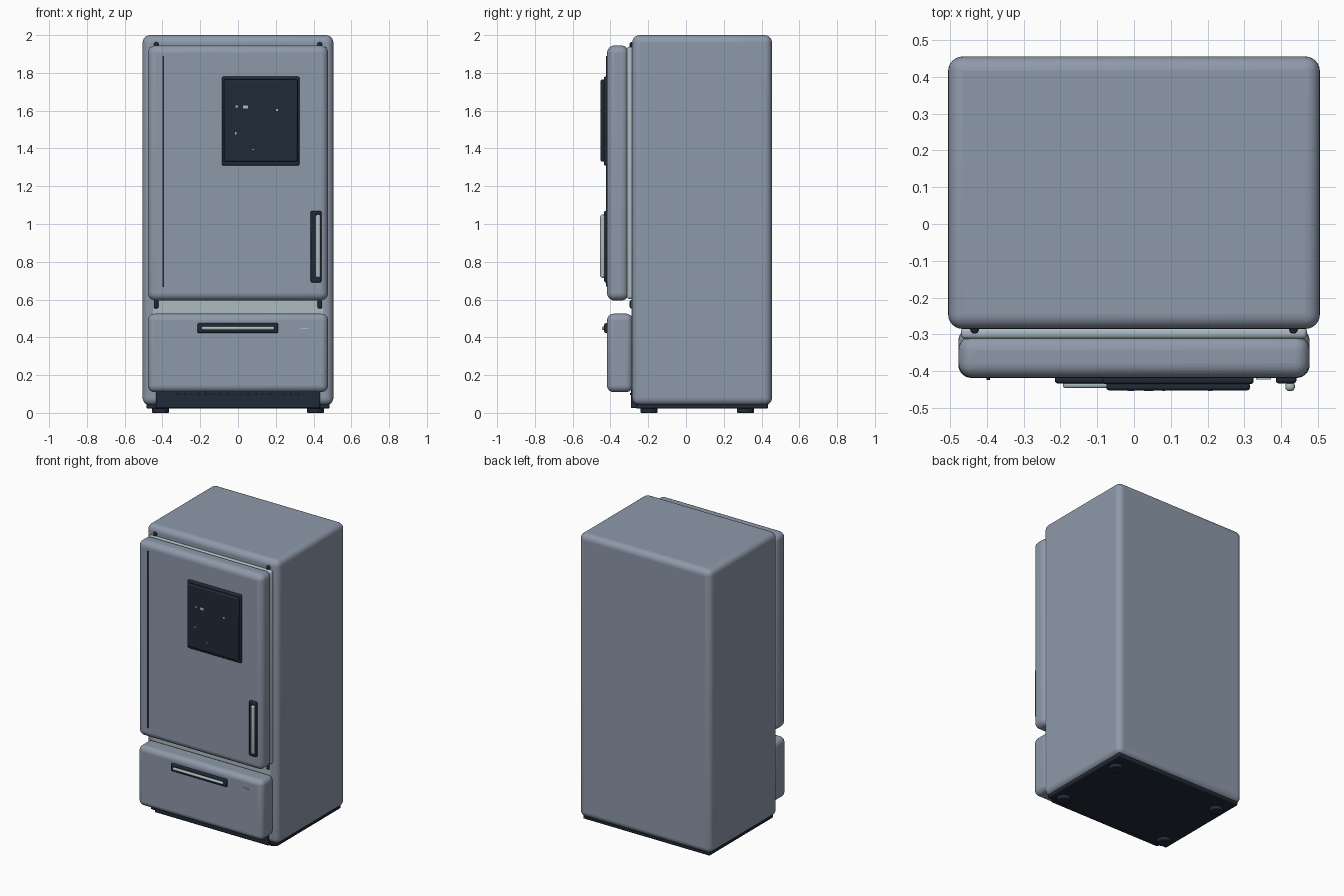
import bpy, bmesh, math

cube = bpy.data.objects.get("Cube")
if cube:
    bpy.data.objects.remove(cube, do_unlink=True)


def material(name, rgb):
    m = bpy.data.materials.new(name)
    m.use_nodes = True
    m.diffuse_color = (*rgb, 1)
    m.node_tree.nodes["Principled BSDF"].inputs["Base Color"].default_value = (*rgb, 1)
    return m


STEEL = material("blue grey enamel", (0.27, 0.32, 0.40))
DARK = material("dark navy plastic", (0.014, 0.023, 0.038))
PALE = material("pale grey trim", (0.42, 0.50, 0.53))


def finish(obj, mat, bevel=0, segments=4):
    """Colour, round and smooth one part."""
    obj.data.materials.append(mat)
    if bevel:
        mod = obj.modifiers.new("Rounded edges", "BEVEL")
        mod.width, mod.segments = bevel, segments
    bpy.ops.object.select_all(action="DESELECT")
    obj.select_set(True)
    bpy.context.view_layer.objects.active = obj
    bpy.ops.object.shade_smooth_by_angle(angle=math.radians(40))
    return obj


def box(name, x, y, z, mat, bevel=0, segments=4):
    """Box from (min, max) ranges along each axis."""
    mesh = bpy.data.meshes.new(name)
    bm = bmesh.new()
    bmesh.ops.create_cube(bm, size=1)
    for v in bm.verts:
        for i, (lo, hi) in enumerate((x, y, z)):
            v.co[i] = lo if v.co[i] < 0 else hi
    bm.to_mesh(mesh)
    bm.free()
    obj = bpy.data.objects.new(name, mesh)
    bpy.context.collection.objects.link(obj)
    return finish(obj, mat, bevel, segments)


def cylinder(name, at, radius, depth, mat, bevel=0):
    bpy.ops.mesh.primitive_cylinder_add(vertices=24, radius=radius, depth=depth, location=at)
    obj = bpy.context.object
    obj.name = name
    return finish(obj, mat, bevel, 3)


# Cabinet, underside and feet
box("cabinet", (-0.505, 0.505), (-0.285, 0.455), (0.04, 2.0), STEEL, 0.04, 6)
box("base_plate", (-0.485, 0.485), (-0.265, 0.435), (0.022, 0.06), DARK, 0.008, 2)
for x in (-0.41, 0.41):
    for y in (-0.195, 0.315):
        cylinder("foot", (x, y, 0.014), 0.045, 0.028, DARK, 0.005)

# Kick plate with vent slots
box("kick_plate", (-0.435, 0.435), (-0.292, -0.26), (0.025, 0.14), DARK, 0.006, 2)
for i in range(9):
    x = -0.3 + i * 0.075
    box("vent_slot", (x - 0.022, x + 0.022), (-0.297, -0.29), (0.094, 0.106), DARK, 0.003, 2)

# Pale frame behind the door, and the door and drawer
box("front_frame", (-0.45, 0.45), (-0.289, -0.27), (0.5, 0.62), PALE)
box("door_gasket", (-0.47, 0.47), (-0.312, -0.28), (0.603, 1.938), PALE, 0.012, 3)
box("door", (-0.477, 0.477), (-0.418, -0.303), (0.595, 1.945), STEEL, 0.04, 6)
box("drawer", (-0.477, 0.477), (-0.418, -0.282), (0.11, 0.525), STEEL, 0.035, 6)

# Hinge pins at the four door corners
for x in (-0.433, 0.433):
    for z in (0.575, 1.94):
        cylinder("hinge_pin", (x, -0.286, z), 0.012, 0.045, DARK, 0.008)

# Vertical accent strip on the door
box("accent_strip", (-0.401, -0.391), (-0.424, -0.41), (0.67, 1.89), DARK, 0.002, 2)

# Control screen: raised surround, glass and small indicator lights
box("screen_surround", (-0.085, 0.325), (-0.435, -0.41), (1.31, 1.78), DARK, 0.008, 3)
box("screen_glass", (-0.075, 0.315), (-0.452, -0.43), (1.33, 1.765), DARK, 0.008, 3)
for x, z, w, h in ((0.04, 1.62, 0.026, 0.016), (-0.006, 1.622, 0.012, 0.01),
                   (0.207, 1.603, 0.012, 0.012), (-0.013, 1.48, 0.008, 0.012),
                   (0.08, 1.395, 0.008, 0.006)):
    box("indicator", (x - w / 2, x + w / 2), (-0.4535, -0.45), (z - h / 2, z + h / 2), PALE)

# Handles: dark backing plate with a pale rounded bar
box("door_handle_plate", (0.385, 0.441), (-0.433, -0.41), (0.69, 1.07), DARK, 0.008, 3)
box("door_handle_bar", (0.411, 0.437), (-0.454, -0.428), (0.715, 1.05), PALE, 0.011, 4)
box("drawer_handle_plate", (-0.215, 0.213), (-0.433, -0.41), (0.423, 0.475), DARK, 0.008, 3)
box("drawer_handle_bar", (-0.193, 0.193), (-0.446, -0.428), (0.439, 0.458), PALE, 0.008, 4)

# Small trim plate on the drawer
box("drawer_trim", (0.332, 0.372), (-0.423, -0.415), (0.444, 0.45), PALE)
